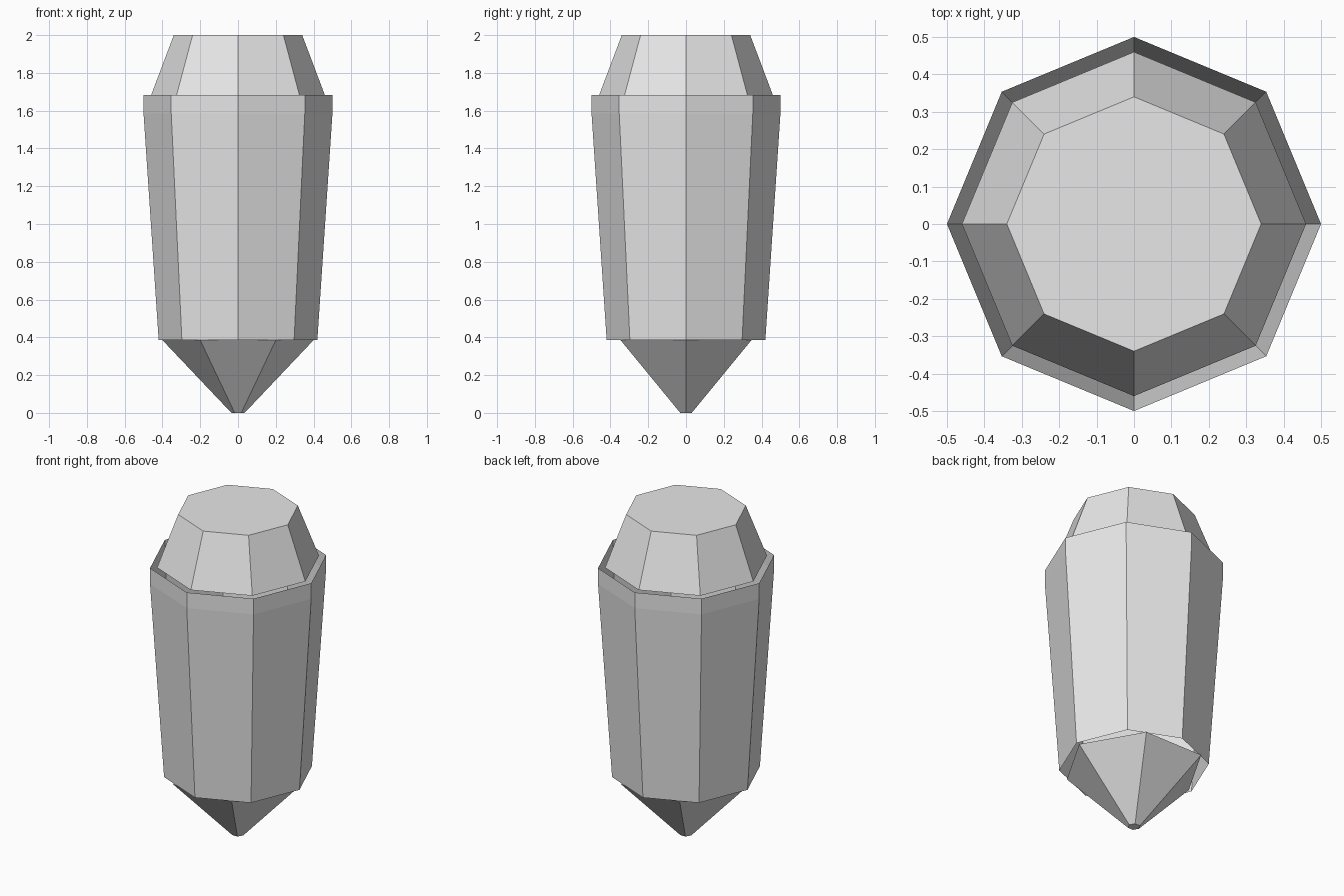
import bpy, bmesh, math

if "Cube" in bpy.data.objects:
    bpy.data.objects.remove(bpy.data.objects["Cube"])

grey = bpy.data.materials.new("light_grey")
grey.diffuse_color = (0.8, 0.8, 0.8, 1)
grey.use_nodes = True
grey.node_tree.nodes["Principled BSDF"].inputs["Base Color"].default_value = grey.diffuse_color


def faceted(name, sides, profile, closed):
    """Stack polygon rings given as (radius, z) and bridge them with flat faces."""
    bm = bmesh.new()
    rings = [[bm.verts.new((r * math.cos(math.tau * i / sides),
                            r * math.sin(math.tau * i / sides), z))
              for i in range(sides)] for r, z in profile]
    for low, high in zip(rings, rings[1:]):
        for i in range(sides):
            j = (i + 1) % sides
            bm.faces.new((low[i], low[j], high[j], high[i]))
    if closed:
        bm.faces.new(rings[0][::-1])
        bm.faces.new(rings[-1])
    mesh = bpy.data.meshes.new(name)
    bm.to_mesh(mesh)
    bm.free()
    mesh.materials.append(grey)
    obj = bpy.data.objects.new(name, mesh)
    bpy.context.collection.objects.link(obj)
    return obj


# Six-sided point at the bottom
faceted("tip", 6, [(0.035, 0), (0.4, 0.385)], True)
# Open eight-sided sleeve with an upright band at its rim
faceted("body", 8, [(0.42, 0.385), (0.5, 1.585), (0.5, 1.682)], False)
# Eight-sided tapered cap resting in the rim
faceted("cap", 8, [(0.46, 1.682), (0.34, 2)], True)
